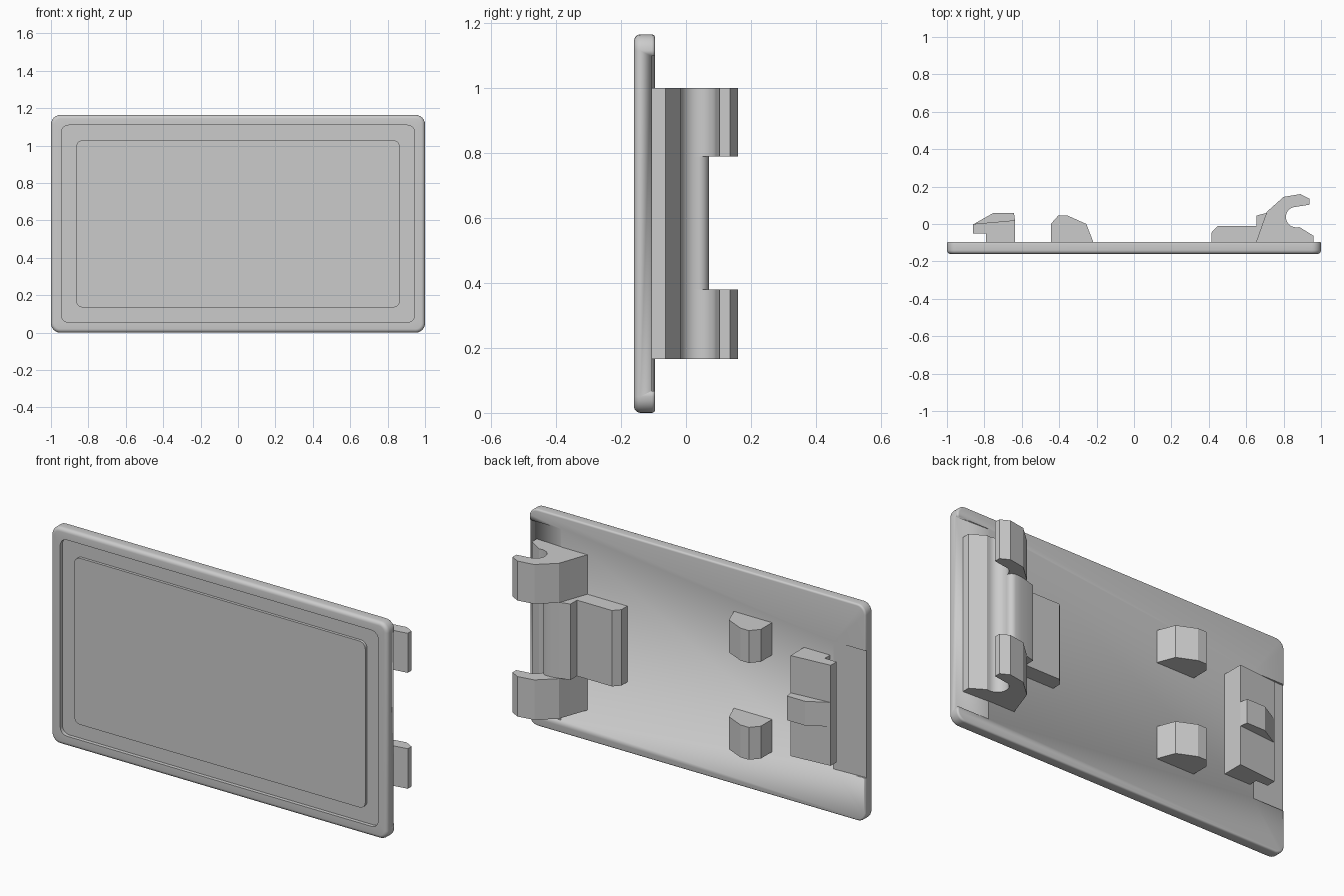
import bpy, bmesh
from math import sin, cos, radians, pi

if "Cube" in bpy.data.objects:
    bpy.data.objects.remove(bpy.data.objects["Cube"])

CZ = 0.582            # mid height of the plate
HX, HZ = 1.0, 0.582   # plate half sizes
BACK, FRONT = -0.095, -0.16
ROOT = -0.112         # fittings are sunk slightly into the plate


def finish(bm, name, angle=20):
    bmesh.ops.recalc_face_normals(bm, faces=bm.faces)
    mesh = bpy.data.meshes.new(name)
    bm.to_mesh(mesh)
    bm.free()
    obj = bpy.data.objects.new(name, mesh)
    bpy.context.collection.objects.link(obj)
    bpy.ops.object.select_all(action='DESELECT')
    obj.select_set(True)
    bpy.context.view_layer.objects.active = obj
    bpy.ops.object.shade_smooth_by_angle(angle=radians(angle))
    return obj


def prism(name, profile, z0, z1):
    """Extrude an (x, y) profile from z0 to z1."""
    bm = bmesh.new()
    face = bm.faces.new([bm.verts.new((x, y, z0)) for x, y in profile])
    ext = bmesh.ops.extrude_face_region(bm, geom=[face])
    verts = [v for v in ext['geom'] if isinstance(v, bmesh.types.BMVert)]
    bmesh.ops.translate(bm, verts=verts, vec=(0, 0, z1 - z0))
    return finish(bm, name)


def arc(cx, cy, r, a0, a1, n):
    steps = [radians(a0 + (a1 - a0) * i / n) for i in range(n + 1)]
    return [(cx + r * cos(a), cy + r * sin(a)) for a in steps]


def rounded_ring(bm, inset, r, y, n=6):
    hx, hz = HX - inset, HZ - inset
    ring = []
    for k, (sx, sz) in enumerate([(1, 1), (-1, 1), (-1, -1), (1, -1)]):
        for x, z in arc(sx * (hx - r), sz * (hz - r), r, 90 * k, 90 * k + 90, n):
            ring.append(bm.verts.new((x, y, CZ + z)))
    return ring


# Plate: stacked rounded outlines, from the back around to the front panel
R, EF, EB = 0.05, 0.02, 0.01
steps = [(EB * (1 - sin(a)), BACK - EB * (1 - cos(a)))
         for a in (i * pi / 8 for i in range(5))]
steps += [(EF * (1 - cos(a)), FRONT + EF * (1 - sin(a)))
          for a in (i * pi / 10 for i in range(6))]
outline = [(i, R - i, y) for i, y in steps]
outline += [(0.055, 0.04, FRONT), (0.055, 0.04, FRONT + 0.02),
            (0.135, 0.035, FRONT + 0.02), (0.135, 0.035, FRONT + 0.005)]
bm = bmesh.new()
rings = [rounded_ring(bm, *o) for o in outline]
for a, b in zip(rings, rings[1:]):
    for i in range(len(a)):
        j = (i + 1) % len(a)
        bm.faces.new((a[i], a[j], b[j], b[i]))
bm.faces.new(rings[0])
bm.faces.new(rings[-1])
plate = finish(bm, "plate", 30)

# Shallow ramps cut into the back at both ends
for side, z0, z1 in ((1, 0.068, 1.097), (-1, 0.24, 0.925)):
    profile = [(side * x, y) for x, y in
               ((0.81, -0.097), (1.05, -0.1085), (1.05, -0.05), (0.81, -0.05))]
    cutter = prism("ramp_cutter", profile, z0, z1)
    mod = plate.modifiers.new("ramp", 'BOOLEAN')
    mod.operation = 'DIFFERENCE'
    mod.solver = 'EXACT'
    mod.object = cutter
    bpy.context.view_layer.objects.active = plate
    bpy.ops.object.modifier_apply(modifier=mod.name)
    bpy.data.objects.remove(cutter, do_unlink=True)

# Hinge hooks, upper and lower
foot = [(0.885, -0.017), (0.96, -0.063), (0.96, ROOT)]
hook = [(0.645, ROOT), (0.655, -0.09), (0.71, 0.065), (0.80, 0.145), (0.89, 0.16),
        (0.937, 0.135), (0.937, 0.103)]
hook += arc(0.867, 0.037, 0.055, 90, 270, 16) + foot
prism("lower_hook", hook, 0.165, 0.38)
prism("upper_hook", hook, 0.788, 1.0)

# Hinge bridge between the hooks, with its stepped slab
bridge = [(0.415, ROOT), (0.415, -0.045), (0.447, -0.01), (0.655, -0.01),
          (0.655, 0.045), (0.75, 0.07)]
bridge += arc(0.782, 0.04, 0.03, 90, 0, 8)
bridge += arc(0.867, 0.037, 0.055, 180, 270, 8) + foot
prism("hinge_bridge", bridge, 0.38, 0.788)

# Latch with overhanging lip, and the tab on top of it
latch = [(-0.79, ROOT), (-0.79, -0.05), (-0.86, -0.05), (-0.86, 0.0),
         (-0.635, 0.02), (-0.635, ROOT)]
prism("latch", latch, CZ - 0.275, CZ + 0.265)
tab = [(-0.86, -0.002), (-0.75, 0.06), (-0.642, 0.06), (-0.636, 0.018), (-0.7, 0.0)]
prism("latch_tab", tab, CZ - 0.065, CZ + 0.065)

# Pair of chamfered pegs
peg = [(-0.445, ROOT), (-0.445, 0.0), (-0.405, 0.045), (-0.355, 0.045),
       (-0.255, 0.0), (-0.22, -0.09), (-0.22, ROOT)]
for name, s in (("upper_peg", 1), ("lower_peg", -1)):
    zc = CZ + s * 0.26
    prism(name, peg, zc - 0.087, zc + 0.087)
